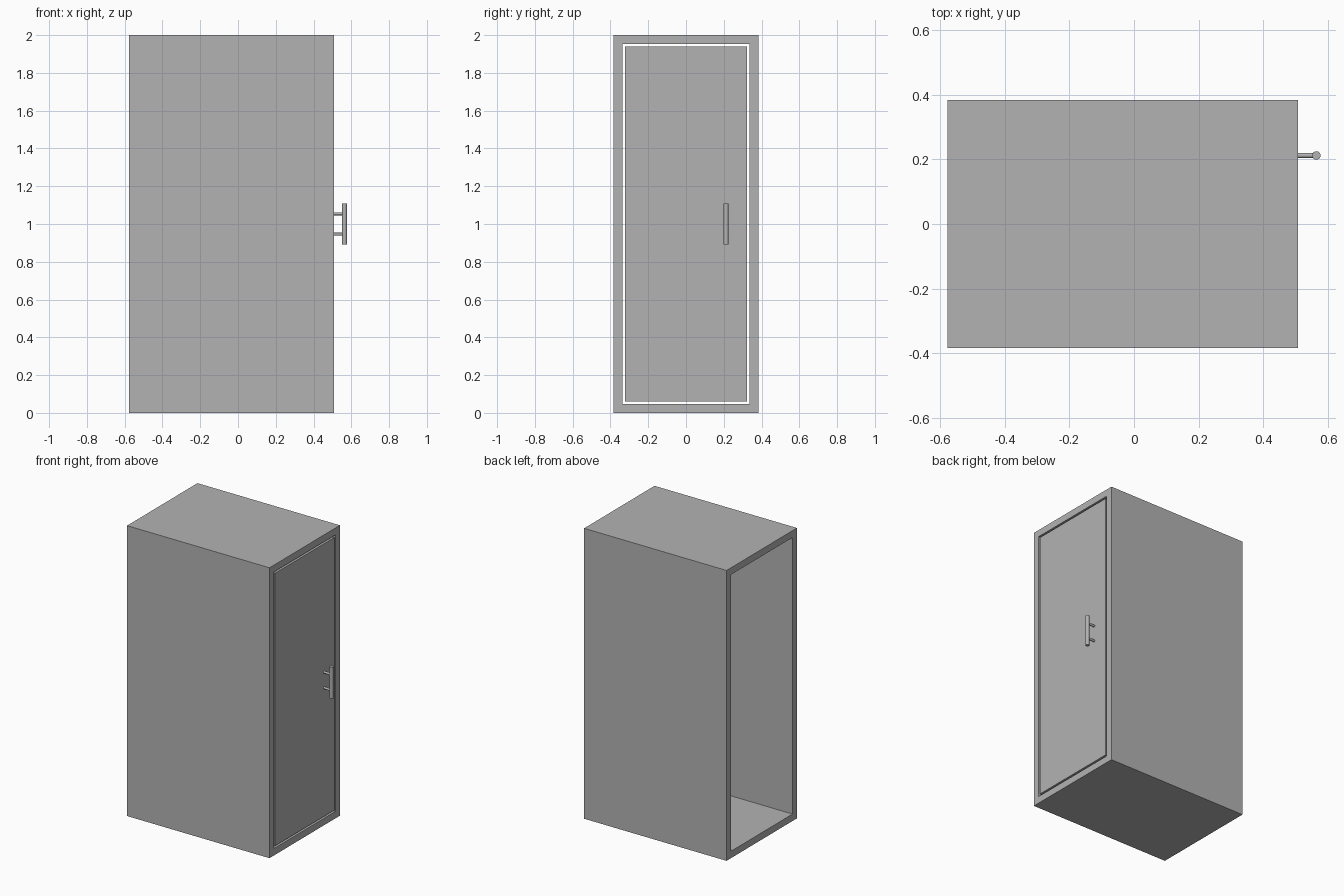
import bpy
import math

cube = bpy.data.objects.get("Cube")
if cube:
    bpy.data.objects.remove(cube, do_unlink=True)

grey = bpy.data.materials.new("plain_grey")
grey.use_nodes = True
colour = (0.45, 0.45, 0.45, 1)
grey.diffuse_color = colour
grey.node_tree.nodes["Principled BSDF"].inputs["Base Color"].default_value = colour

BACK, FACE = -0.577, 0.508      # open end and door end of the cabinet
HALF_Y, HEIGHT = 0.383, 2.0
WALL, GAP = 0.048, 0.013
DOOR_DEPTH = 0.048


def box(name, low, high):
    bpy.ops.mesh.primitive_cube_add(size=1, location=[(a + b) / 2 for a, b in zip(low, high)])
    obj = bpy.context.object
    obj.name = name
    obj.scale = [b - a for a, b in zip(low, high)]
    bpy.ops.object.transform_apply(location=False, rotation=False, scale=True)
    obj.data.materials.append(grey)
    return obj


def rod(name, radius, length, location, rotation=(0, 0, 0)):
    bpy.ops.mesh.primitive_cylinder_add(vertices=32, radius=radius, depth=length,
                                        location=location, rotation=rotation)
    obj = bpy.context.object
    obj.name = name
    obj.data.materials.append(grey)
    bpy.ops.object.shade_smooth_by_angle()
    return obj


# Cabinet shell: a rectangular tube running along x, open at both ends
def ring(x, inset):
    y, low, high = HALF_Y - inset, inset, HEIGHT - inset
    return [(x, -y, low), (x, y, low), (x, y, high), (x, -y, high)]


loops = [ring(BACK, 0), ring(FACE, 0), ring(FACE, WALL), ring(BACK, WALL)]
faces = []
for a in range(4):
    b = (a + 1) % 4
    for i in range(4):
        j = (i + 1) % 4
        faces.append((a * 4 + i, a * 4 + j, b * 4 + j, b * 4 + i))
mesh = bpy.data.meshes.new("cabinet_shell")
mesh.from_pydata([v for loop in loops for v in loop], [], faces)
mesh.materials.append(grey)
shell = bpy.data.objects.new("cabinet_shell", mesh)
bpy.context.collection.objects.link(shell)
bpy.context.view_layer.objects.active = shell
bpy.ops.object.select_all(action="DESELECT")
shell.select_set(True)
bpy.ops.object.mode_set(mode="EDIT")
bpy.ops.mesh.select_all(action="SELECT")
bpy.ops.mesh.normals_make_consistent(inside=False)
bpy.ops.object.mode_set(mode="OBJECT")

# Door, flush with the frame and separated from it by a thin gap
edge = WALL + GAP
box("door", (FACE - DOOR_DEPTH, edge - HALF_Y, edge),
    (FACE, HALF_Y - edge, HEIGHT - edge))

# Bar handle on two short posts
HANDLE_Y, HANDLE_Z, BAR_X = 0.212, 1.0, 0.564
rod("handle_bar", 0.013, 0.216, (BAR_X, HANDLE_Y, HANDLE_Z))
for label, side in (("lower", -1), ("upper", 1)):
    rod(label + "_handle_post", 0.008, BAR_X - FACE,
        ((BAR_X + FACE) / 2, HANDLE_Y, HANDLE_Z + side * 0.054),
        (0, math.pi / 2, 0))
